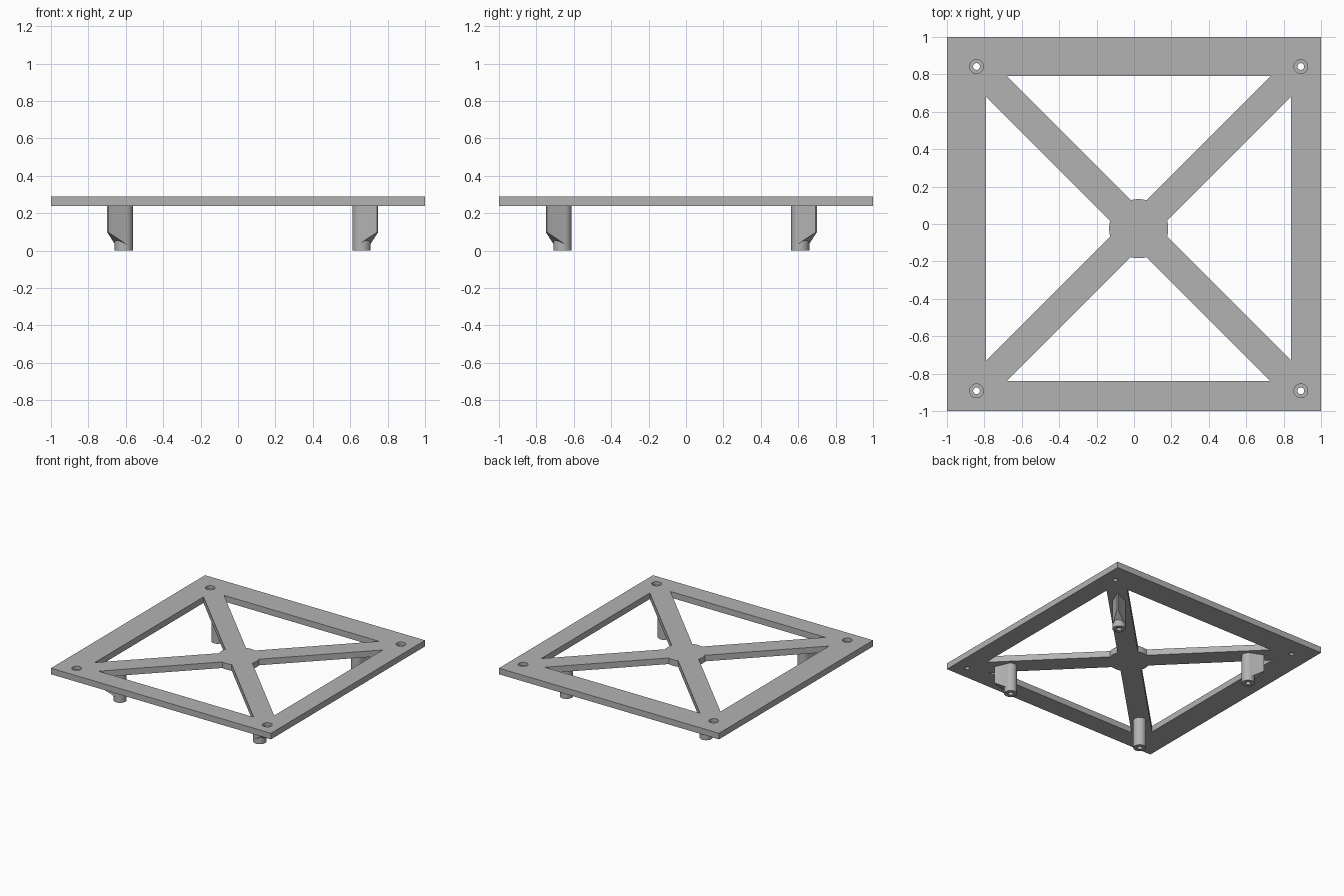
import bpy, bmesh, math
from mathutils import Vector

if "Cube" in bpy.data.objects:
    bpy.data.objects.remove(bpy.data.objects["Cube"], do_unlink=True)

CX, CY = 0.025, -0.025          # centre of the cross and of the post pattern
Z0, Z1 = 0.238, 0.288           # plate underside and top
CORNERS = [(1, 1), (-1, 1), (-1, -1), (1, -1)]

grey = bpy.data.materials.new("grey_plastic")
grey.use_nodes = True
grey.diffuse_color = (0.45, 0.45, 0.45, 1)
grey.node_tree.nodes["Principled BSDF"].inputs["Base Color"].default_value = grey.diffuse_color


def prism(bm, points, bottoms, top):
    """Upright prism; bottoms gives the lower height of each point."""
    low = [bm.verts.new((x, y, z)) for (x, y), z in zip(points, bottoms)]
    high = [bm.verts.new((x, y, top)) for x, y in points]
    bm.faces.new(low[::-1])
    bm.faces.new(high)
    n = len(points)
    for i in range(n):
        j = (i + 1) % n
        bm.faces.new((low[i], low[j], high[j], high[i]))


def lathe(bm, x, y, profile, n=32):
    """Closed round solid from (radius, height) pairs, bottom to top."""
    rings = [[bm.verts.new((x + r * math.cos(math.tau * i / n),
                            y + r * math.sin(math.tau * i / n), z)) for i in range(n)]
             for r, z in profile]
    for a, b in zip(rings, rings[1:]):
        for i in range(n):
            j = (i + 1) % n
            bm.faces.new((a[i], a[j], b[j], b[i]))
    bm.faces.new(rings[0][::-1])
    bm.faces.new(rings[-1])


def finish(bm, name):
    bmesh.ops.recalc_face_normals(bm, faces=bm.faces)
    mesh = bpy.data.meshes.new(name)
    bm.to_mesh(mesh)
    bm.free()
    mesh.materials.append(grey)
    obj = bpy.data.objects.new(name, mesh)
    bpy.context.collection.objects.link(obj)
    return obj


def activate(obj):
    bpy.ops.object.select_all(action="DESELECT")
    obj.select_set(True)
    bpy.context.view_layer.objects.active = obj


def boolean(obj, tool, operation):
    activate(obj)
    mod = obj.modifiers.new("cut", "BOOLEAN")
    mod.operation, mod.solver, mod.object = operation, "EXACT", tool
    bpy.ops.object.modifier_apply(modifier=mod.name)
    bpy.data.objects.remove(tool, do_unlink=True)


# Square plate
bm = bmesh.new()
prism(bm, CORNERS, [Z0] * 4, Z1)
plate = finish(bm, "cross_braced_plate")

# Four windows that leave the diagonal arms and the round hub
bm = bmesh.new()
HUB, INNER, ARM = 0.158, 0.815, 0.11
hx = (-ARM + math.sqrt(2 * HUB ** 2 - ARM ** 2)) / 2
spread = math.asin(hx / HUB)
window = [(INNER - ARM, INNER), (ARM - INNER, INNER)]
for i in range(9):
    a = spread * (i / 4 - 1)
    window.append((HUB * math.sin(a), HUB * math.cos(a)))
for turn in range(4):
    c, s = [(1, 0), (0, 1), (-1, 0), (0, -1)][turn]
    pts = [(CX + c * x - s * y, CY + s * x + c * y) for x, y in window]
    prism(bm, pts, [0.1] * len(pts), 0.4)

# Counterbored screw holes in the corners
for sx, sy in CORNERS:
    lathe(bm, CX + sx * 0.867, CY + sy * 0.867,
          [(0.018, 0.1), (0.018, 0.262), (0.037, 0.262), (0.037, 0.4)])
boolean(plate, finish(bm, "plate_cutter"), "DIFFERENCE")

# Posts: a tube with a tapering fin that points to the corner
R, TIP = 0.049, 0.127
half = math.acos(R / TIP)
NAMES = ["back_left", "back_right", "front_right", "front_left"]
for (sx, sy), name in zip(CORNERS, NAMES):
    x, y = CX + sx * 0.635, CY + sy * 0.635
    out = Vector((sx, sy)).normalized()
    side = Vector((-out.y, out.x))

    bm = bmesh.new()
    lathe(bm, x, y, [(R, 0), (R, Z0)])
    post = finish(bm, name + "_post")

    bm = bmesh.new()
    d, w = R * math.cos(half), R * math.sin(half) * 0.995
    shape = [(0, -w * 0.9), (d, -w), (TIP - 0.006, -0.005), (TIP - 0.006, 0.005), (d, w), (0, w * 0.9)]
    pts = [Vector((x, y)) + out * a + side * b for a, b in shape]
    prism(bm, pts, [0.03 + max(0, a - d) * 0.66 for a, b in shape], Z0)
    boolean(post, finish(bm, "fin"), "UNION")

    # Screw hole up the middle
    bm = bmesh.new()
    lathe(bm, x, y, [(0.02, -0.1), (0.02, 0.2)])
    boolean(post, finish(bm, "bore"), "DIFFERENCE")
    activate(post)
    bpy.ops.object.shade_smooth_by_angle(angle=math.radians(25))

activate(plate)
bpy.ops.object.shade_smooth_by_angle(angle=math.radians(25))
